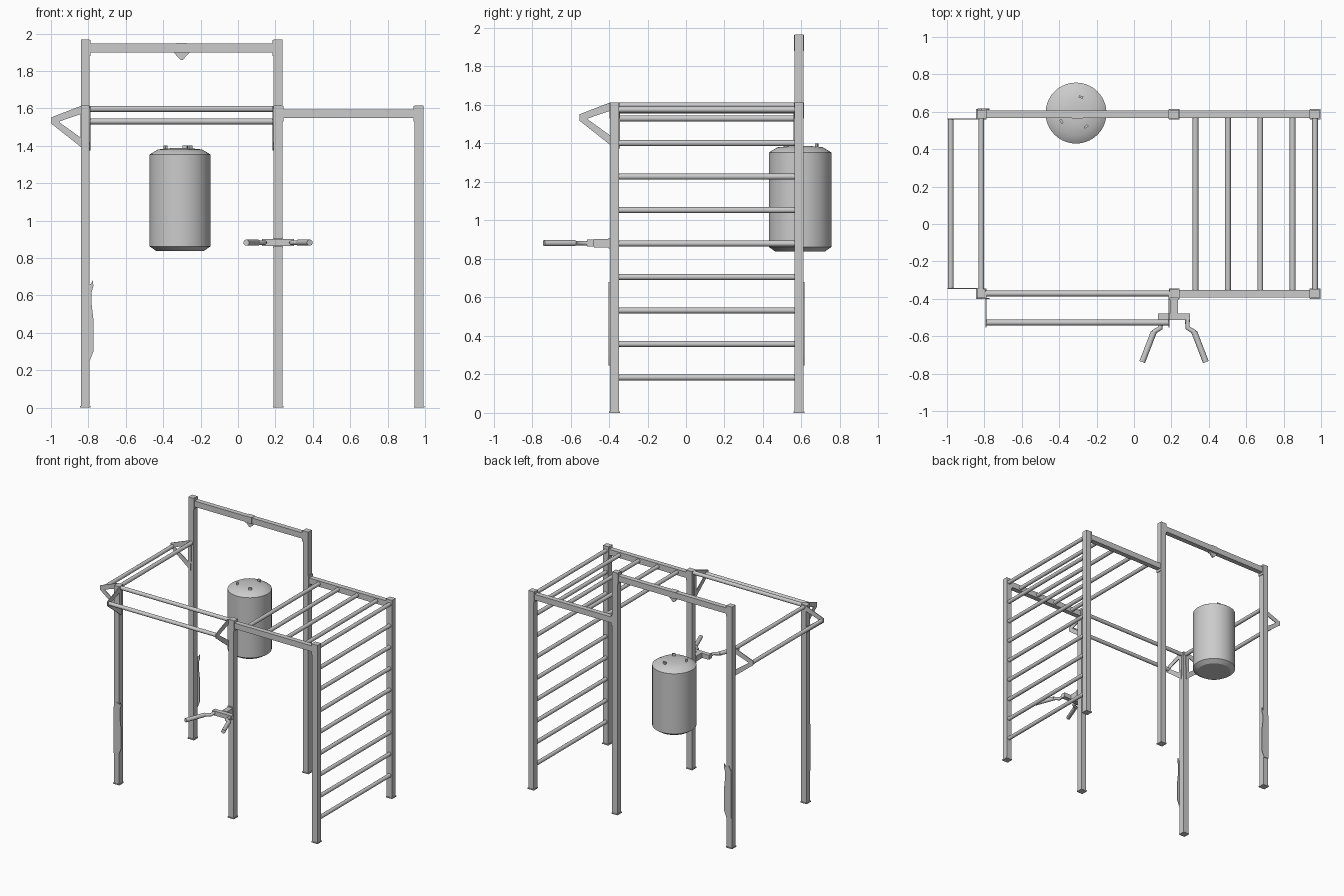
import bpy, bmesh, math
from mathutils import Vector

if "Cube" in bpy.data.objects:
    bpy.data.objects.remove(bpy.data.objects["Cube"])

W = 0.047                      # post width
XL, XM, XR = -0.817, 0.214, 0.968
YF, YB = -0.372, 0.587
H = W / 2


def make(name, bm):
    bmesh.ops.recalc_face_normals(bm, faces=bm.faces)
    me = bpy.data.meshes.new(name)
    bm.to_mesh(me)
    bm.free()
    ob = bpy.data.objects.new(name, me)
    bpy.context.collection.objects.link(ob)
    return ob


def box(name, center, size):
    bm = bmesh.new()
    bmesh.ops.create_cube(bm, size=1)
    for v in bm.verts:
        v.co = Vector([c + a * s for c, a, s in zip(center, v.co, size)])
    return make(name, bm)


def rod(name, a, b, r=0.0155):
    a, b = Vector(a), Vector(b)
    bm = bmesh.new()
    bmesh.ops.create_cone(bm, cap_ends=True, segments=16, radius1=r, radius2=r, depth=(b - a).length)
    q = (b - a).to_track_quat('Z', 'Y')
    for v in bm.verts:
        v.co = q @ v.co + (a + b) / 2
    return make(name, bm)


def plate(name, pts, push):
    """Extrude a flat outline along a vector."""
    bm = bmesh.new()
    f = bm.faces.new([bm.verts.new(p) for p in pts])
    r = bmesh.ops.extrude_face_region(bm, geom=[f])
    for v in [g for g in r['geom'] if isinstance(g, bmesh.types.BMVert)]:
        v.co += Vector(push)
    return make(name, bm)


def tube(name, pts, r):
    cu = bpy.data.curves.new(name, 'CURVE')
    cu.dimensions = '3D'
    cu.bevel_depth, cu.bevel_resolution, cu.use_fill_caps = r, 3, True
    sp = cu.splines.new('POLY')
    sp.points.add(len(pts) - 1)
    for p, co in zip(sp.points, pts):
        p.co = (*co, 1)
    ob = bpy.data.objects.new(name, cu)
    bpy.context.collection.objects.link(ob)


def triangle_bracket(name, place, push):
    """Open triangular plate; place maps (offset, z) to 3D."""
    outer = [(-0.005, 1.612), (0.025, 1.612), (0.181, 1.552), (0.181, 1.518), (0.0, 1.375)]
    inner = [(0.024, 1.57), (0.03, 1.567), (0.138, 1.53), (0.138, 1.525), (0.024, 1.443)]
    bm = bmesh.new()
    o = [bm.verts.new(place(*p)) for p in outer]
    i = [bm.verts.new(place(*p)) for p in inner]
    faces = [bm.faces.new((o[k], o[(k + 1) % 5], i[(k + 1) % 5], i[k])) for k in range(5)]
    r = bmesh.ops.extrude_face_region(bm, geom=faces)
    for v in [g for g in r['geom'] if isinstance(g, bmesh.types.BMVert)]:
        v.co += Vector(push)
    make(name, bm)


# Posts with foot plates
for side, y in (("front", YF), ("back", YB)):
    for pos, x in (("left", XL), ("middle", XM), ("right", XR)):
        top = 1.967 if side == "back" and pos != "right" else 1.614
        box(f"{side}_{pos}_post", (x, y, top / 2), (W, W, top))
        box(f"{side}_{pos}_foot", (x, y, 0.004), (0.056, 0.056, 0.008))


# Horizontal beams with end flanges
def beam(name, x0, x1, y, z):
    box(name, ((x0 + x1) / 2, y, z), (x1 - x0 - W, 0.04, 0.047))
    for x in (x0 + H + 0.003, x1 - H - 0.003):
        box(name + "_flange", (x, y, z), (0.006, W + 0.006, 0.085))


beam("high_beam", XL, XM, YB, 1.922)
beam("back_ladder_beam", XM, XR, YB, 1.571)
beam("front_ladder_beam", XM, XR, YF, 1.571)

# Hanging lug under the high beam
plate("beam_hanger", [(-0.345, YB - 0.006, 1.9), (-0.258, YB - 0.006, 1.9),
                      (-0.296, YB - 0.006, 1.858), (-0.307, YB - 0.006, 1.858)], (0, 0.012, 0))
box("hanger_saddle", (-0.302, YB, 1.922), (0.06, 0.046, 0.053))

# Wall ladder rungs and overhead rungs
for k in range(9):
    z = 0.184 + k * 0.174
    rod("wall_rung", (XR, YF + H, z), (XR, YB - H, z))
for k in range(4):
    x = 0.329 + k * 0.173
    rod("overhead_rung", (x, YF + 0.018, 1.571), (x, YB - 0.018, 1.571))

# Front pull-up bars and brackets
rod("front_inner_bar", (XL + H, YF, 1.597), (XM - H, YF, 1.597))
rod("front_outer_bar", (XL + H, YF - 0.155, 1.53), (XM - H, YF - 0.155, 1.53))
for x in (XL + H, XM - H - 0.006):
    triangle_bracket("front_bar_bracket", lambda o, z: (x, YF - o, z), (0.006, 0, 0))

# Left pull-up bars and brackets
rod("left_inner_bar", (XL, YF + H, 1.597), (XL, YB - H, 1.597))
rod("left_outer_bar", (XL - 0.163, YF + H, 1.53), (XL - 0.163, YB - H, 1.53))
for y in (YF + H, YB - H - 0.006):
    triangle_bracket("left_bar_bracket", lambda o, z: (XL - o, y, z), (0, 0.006, 0))

# Punching bag turned from a profile
profile = [(0, 0.838), (0.128, 0.838), (0.163, 0.862), (0.163, 1.352),
           (0.155, 1.358), (0.118, 1.38), (0.05, 1.387), (0, 1.388)]
BX, BY = -0.31, YB + 0.006
bm = bmesh.new()
vs = [bm.verts.new((r, 0, z)) for r, z in profile]
es = [bm.edges.new(e) for e in zip(vs, vs[1:])]
bmesh.ops.spin(bm, geom=vs + es, axis=(0, 0, 1), cent=(0, 0, 0), steps=40, angle=2 * math.pi)
bmesh.ops.remove_doubles(bm, verts=bm.verts, dist=1e-4)
make("punching_bag", bm).location = (BX, BY, 0)
for a in (73, 210, 307):
    t = math.radians(a)
    lug = box("bag_lug", (0, 0, 0), (0.012, 0.024, 0.03))
    lug.location = (BX + 0.09 * math.cos(t), BY + 0.09 * math.sin(t), 1.386)
    lug.rotation_euler.z = t

# Dip handles on the front middle post
ZH = 0.882
box("handle_stem", (XM, -0.436, ZH), (0.043, 0.085, 0.044))
box("handle_crossbar", (XM, -0.496, ZH), (0.172, 0.036, 0.036))
box("handle_clamp", (XM, YF - H - 0.004, ZH), (0.054, 0.008, 0.056))
for s in (-1, 1):
    path = [(0.072, -0.49), (0.072, -0.555), (0.112, -0.58)]
    tube("handle_arm", [(XM + s * x, y, ZH) for x, y in path], 0.013)
    rod("handle_grip", (XM + s * 0.108, -0.577, ZH), (XM + s * 0.17, -0.738, ZH), 0.016)

# Wavy plates on the left posts
wave = [(-0.838, 0.25), (-0.795, 0.245), (-0.773, 0.3), (-0.773, 0.47), (-0.782, 0.55),
        (-0.782, 0.62), (-0.773, 0.65), (-0.776, 0.68), (-0.787, 0.66), (-0.815, 0.67), (-0.838, 0.63)]
for name, y in (("front_wave_plate", YF - H - 0.006), ("back_wave_plate", YB + H)):
    plate(name, [(x, y, z) for x, z in wave], (0, 0.006, 0))

# Smooth the round parts, keep corners sharp
meshes = [o for o in bpy.context.scene.objects if o.type == 'MESH']
for o in meshes:
    o.select_set(True)
bpy.context.view_layer.objects.active = meshes[0]
bpy.ops.object.shade_smooth_by_angle()
